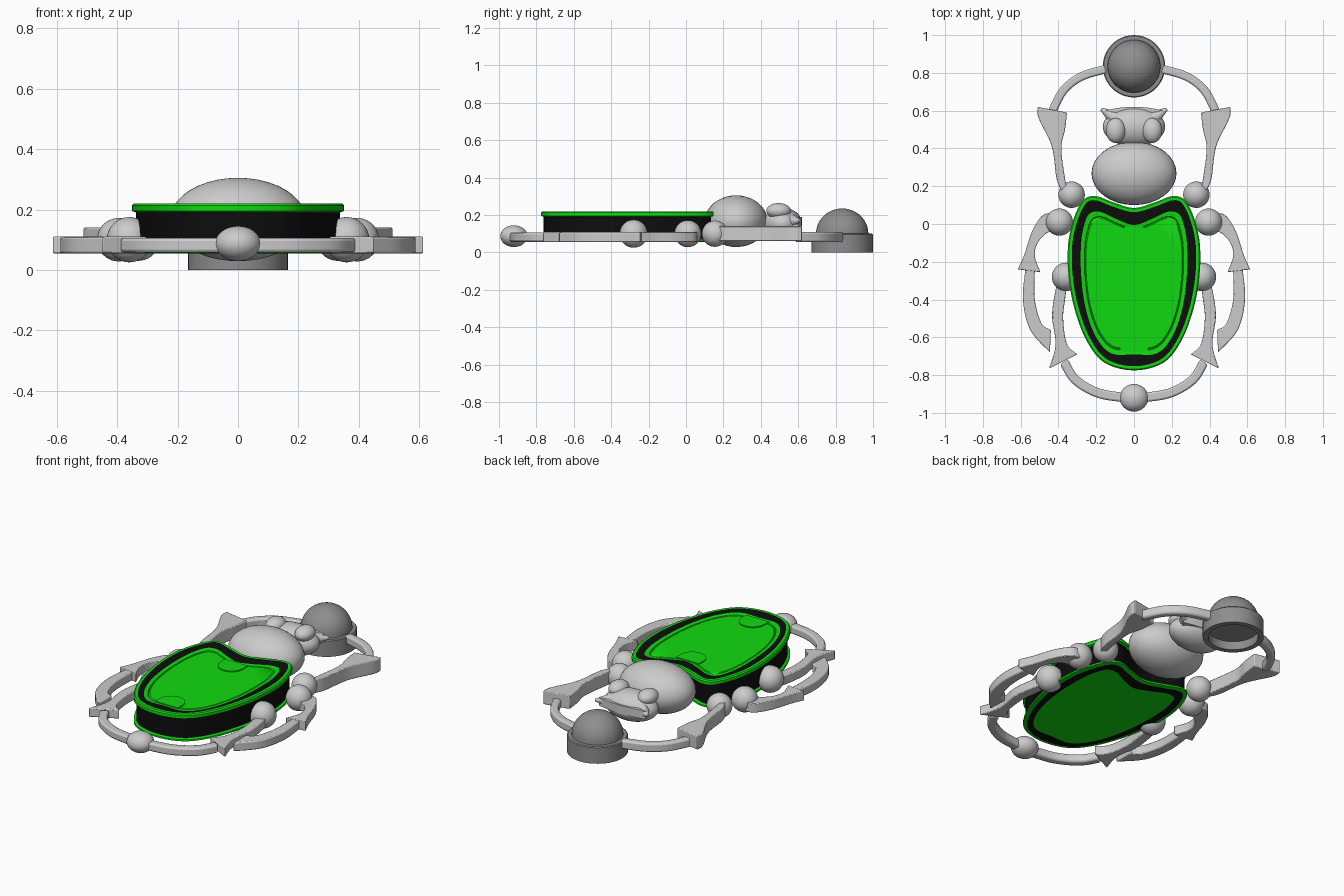
import bpy
import bmesh
import math
from mathutils import Vector

cube = bpy.data.objects.get("Cube")
if cube:
    bpy.data.objects.remove(cube, do_unlink=True)


def make_material(name, color):
    mat = bpy.data.materials.new(name)
    mat.use_nodes = True
    mat.diffuse_color = (*color, 1)
    mat.node_tree.nodes["Principled BSDF"].inputs["Base Color"].default_value = (*color, 1)
    return mat


silver = make_material("silver", (0.6, 0.6, 0.6))
dark_grey = make_material("dark grey", (0.27, 0.27, 0.27))
green = make_material("bright green", (0.005, 0.7, 0.005))
black = make_material("black", (0.004, 0.004, 0.004))


def finish(name, bm, materials, angle=35):
    bmesh.ops.recalc_face_normals(bm, faces=bm.faces)
    mesh = bpy.data.meshes.new(name)
    bm.to_mesh(mesh)
    bm.free()
    obj = bpy.data.objects.new(name, mesh)
    bpy.context.collection.objects.link(obj)
    for mat in materials:
        mesh.materials.append(mat)
    bpy.ops.object.select_all(action="DESELECT")
    obj.select_set(True)
    bpy.context.view_layer.objects.active = obj
    bpy.ops.object.shade_smooth_by_angle(angle=math.radians(angle))
    return obj


def spline(points, closed=False, steps=6):
    """Catmull-Rom curve through flat points."""
    pts = [Vector(p) for p in points]
    n = len(pts)
    pick = (lambda i: pts[i % n]) if closed else (lambda i: pts[max(0, min(n - 1, i))])
    result = []
    for i in range(n if closed else n - 1):
        a, b, c, d = (pick(i + k) for k in (-1, 0, 1, 2))
        for s in range(steps):
            t = s / steps
            result.append(0.5 * (2 * b + (c - a) * t + (2 * a - 5 * b + 4 * c - d) * t ** 2
                                 + (3 * b - a - 3 * c + d) * t ** 3))
    return result if closed else result + [pts[-1]]


def mirrored_outline(half):
    return spline(half + [(-x, y) for x, y in half[-2:0:-1]], closed=True)


def inset(loop, amount):
    n = len(loop)
    result = []
    for i, p in enumerate(loop):
        along = (loop[(i + 1) % n] - loop[i - 1]).normalized()
        result.append(p + Vector((along.y, -along.x)) * amount)
    return result


def loft(name, rings, materials):
    """Rings are (loop, height, material of the band that follows)."""
    bm = bmesh.new()
    rows = [[bm.verts.new((p.x, p.y, z)) for p in loop] for loop, z, m in rings]
    bm.faces.new(rows[0])
    bm.faces.new(rows[-1])
    for lower, upper, (loop, z, m) in zip(rows, rows[1:], rings):
        for i in range(len(lower)):
            j = (i + 1) % len(lower)
            bm.faces.new((lower[i], lower[j], upper[j], upper[i])).material_index = m
    return finish(name, bm, materials)


def ellipsoid(name, center, radii, mat=silver):
    bm = bmesh.new()
    bmesh.ops.create_uvsphere(bm, u_segments=32, v_segments=20, radius=1)
    bmesh.ops.scale(bm, vec=radii, verts=bm.verts)
    bmesh.ops.translate(bm, vec=center, verts=bm.verts)
    return finish(name, bm, [mat], 180)


def slab(name, outer, inner, bottom, top, side):
    """Flat limb between two curved edges, softly bevelled."""
    loop = [Vector((p.x * side, p.y)) for p in spline(outer) + spline(inner)[::-1]]
    obj = loft(name, [(loop, bottom, 0), (loop, top, 0)], [silver])
    bevel = obj.modifiers.new("soft edges", "BEVEL")
    bevel.width = 0.01
    bevel.segments = 2
    bevel.limit_method = "ANGLE"
    bevel.angle_limit = math.radians(50)


def arc(name, path, width, bottom, top, side):
    """Curved strip of constant width."""
    pts = [Vector(p) for p in path]
    left, right = [], []
    for i, p in enumerate(pts):
        along = (pts[min(i + 1, len(pts) - 1)] - pts[max(i - 1, 0)]).normalized()
        across = Vector((-along.y, along.x)) * width / 2
        left.append(p + across)
        right.append(p - across)
    slab(name, left, right, bottom, top, side)


# Wing case: black body with green rims and sunken green panel
outline = mirrored_outline([(0, 0.085), (0.11, 0.115), (0.2, 0.147), (0.265, 0.13),
                            (0.315, 0.04), (0.348, -0.1), (0.347, -0.27), (0.315, -0.45),
                            (0.25, -0.62), (0.155, -0.735), (0, -0.775)])
panel = mirrored_outline([(0, -0.005), (0.09, 0.025), (0.18, 0.065), (0.235, 0.055),
                          (0.262, 0.0), (0.28, -0.1), (0.28, -0.27), (0.255, -0.45),
                          (0.2, -0.6), (0.12, -0.685), (0, -0.69)])
middle = Vector((0, -0.32))
field = [middle + (p - middle) * 0.93 for p in panel]
groove = [middle + (p - middle) * 0.92 for p in panel]
wall = inset(outline, -0.014)
lip = inset(outline, -0.022)
if abs(lip[0].y) > abs(outline[0].y):
    wall, lip = inset(outline, 0.014), inset(outline, 0.022)
loft("wing_case", [
    (panel, 0.055, 1), (lip, 0.055, 0), (outline, 0.06, 0), (outline, 0.07, 0),
    (wall, 0.075, 1), (wall, 0.19, 0), (outline, 0.195, 0), (outline, 0.213, 0),
    (inset(outline, (lip[0] - outline[0]).y * -0.3), 0.22, 0), (lip, 0.22, 1),
    (panel, 0.213, 0), (field, 0.21, 0), (groove, 0.204, 0),
    ([middle + (p - middle) * 0.9 for p in panel], 0.21, 0)], [green, black])


# Raised tabs at both ends of the panel
def tab(name, y, direction):
    loop = [Vector((0.075 * math.cos(a), y + direction * 0.075 * math.sin(a)))
            for a in [math.pi * i / 20 for i in range(21)]]
    loop += [Vector((-0.075, y - direction * 0.045)), Vector((0.075, y - direction * 0.045))]
    loft(name, [(loop, 0.208, 0), (loop, 0.216, 0)], [green])


tab("front_tab", -0.06, -1)
tab("rear_tab", -0.63, 1)

# Thorax and head
ellipsoid("thorax", (0, 0.268, 0.167), (0.225, 0.168, 0.138))
ellipsoid("head", (0, 0.515, 0.155), (0.165, 0.105, 0.085))
for side, label in ((1, "left"), (-1, "right")):
    ellipsoid(label + "_eye", (side * 0.097, 0.495, 0.222), (0.052, 0.066, 0.042))
    bm = bmesh.new()
    bmesh.ops.create_cone(bm, cap_ends=True, segments=20, radius1=0.055, radius2=0.008, depth=0.13)
    turn = Vector((side * 0.8, 0.55, 0)).to_track_quat("Z", "Y").to_matrix()
    bmesh.ops.rotate(bm, matrix=turn, verts=bm.verts)
    bmesh.ops.translate(bm, vec=(side * 0.12, 0.572, 0.17), verts=bm.verts)
    finish(label + "_horn", bm, [silver])
brow = spline([(0.155, 0.6), (0.08, 0.615), (0, 0.62), (-0.08, 0.615), (-0.155, 0.6)])
brow += [Vector((-0.12, 0.53)), Vector((0.12, 0.53))]
loft("brow", [(brow, 0.14, 0), (brow, 0.19, 0)], [silver])

# Ball in its hollow round base
bm = bmesh.new()
profile = [(0, 0.05), (0.135, 0.05), (0.135, 0), (0.165, 0), (0.165, 0.095), (0.16, 0.1), (0.14, 0.1)]
profile += [(0.14 * math.cos(a), 0.1 + 0.135 * math.sin(a))
            for a in [math.pi / 2 * i / 12 for i in range(1, 13)]]
verts = [bm.verts.new((r, 0, z)) for r, z in profile]
edges = [bm.edges.new(pair) for pair in zip(verts, verts[1:])]
bmesh.ops.spin(bm, geom=verts + edges, cent=(0, 0, 0), axis=(0, 0, 1),
               angle=math.tau, steps=48, use_duplicate=False)
bmesh.ops.remove_doubles(bm, verts=bm.verts, dist=0.0001)
bmesh.ops.translate(bm, vec=(0, 0.835, 0), verts=bm.verts)
finish("ball_and_base", bm, [dark_grey])

# Legs and joints, mirrored left and right
for side, label in ((1, "left"), (-1, "right")):
    for part, x, y, r in (("front", 0.33, 0.155, 0.07), ("middle", 0.395, 0.01, 0.072),
                          ("hind", 0.36, -0.28, 0.075)):
        ellipsoid(label + "_" + part + "_joint", (side * x, y, 0.1), (r, r, r))
    slab(label + "_front_thigh",
         [(0.38, 0.17), (0.41, 0.24), (0.435, 0.41), (0.505, 0.56), (0.51, 0.62)],
         [(0.35, 0.17), (0.365, 0.24), (0.385, 0.4), (0.365, 0.5), (0.355, 0.59)],
         0.06, 0.14, side)
    arc(label + "_front_shin", [(0.435, 0.59), (0.375, 0.705), (0.28, 0.78), (0.15, 0.82)],
        0.045, 0.055, 0.108, side)
    slab(label + "_middle_thigh",
         [(0.43, 0.06), (0.485, 0.045), (0.54, -0.04), (0.58, -0.16), (0.615, -0.24)],
         [(0.43, -0.04), (0.465, -0.05), (0.51, -0.1), (0.525, -0.17), (0.495, -0.255)],
         0.055, 0.11, side)
    slab(label + "_middle_shin",
         [(0.575, -0.24), (0.588, -0.4), (0.55, -0.56), (0.445, -0.68)],
         [(0.525, -0.24), (0.525, -0.4), (0.49, -0.525), (0.44, -0.56)],
         0.055, 0.108, side)
    slab(label + "_hind_thigh",
         [(0.4, -0.28), (0.425, -0.4), (0.433, -0.5), (0.415, -0.64), (0.45, -0.765)],
         [(0.35, -0.28), (0.365, -0.4), (0.375, -0.5), (0.355, -0.635), (0.3, -0.69)],
         0.055, 0.11, side)
    arc(label + "_hind_shin", [(0.37, -0.73), (0.31, -0.825), (0.19, -0.895), (0.04, -0.92)],
        0.05, 0.057, 0.106, side)
ellipsoid("rear_joint", (0, -0.92, 0.087), (0.076, 0.073, 0.058))
